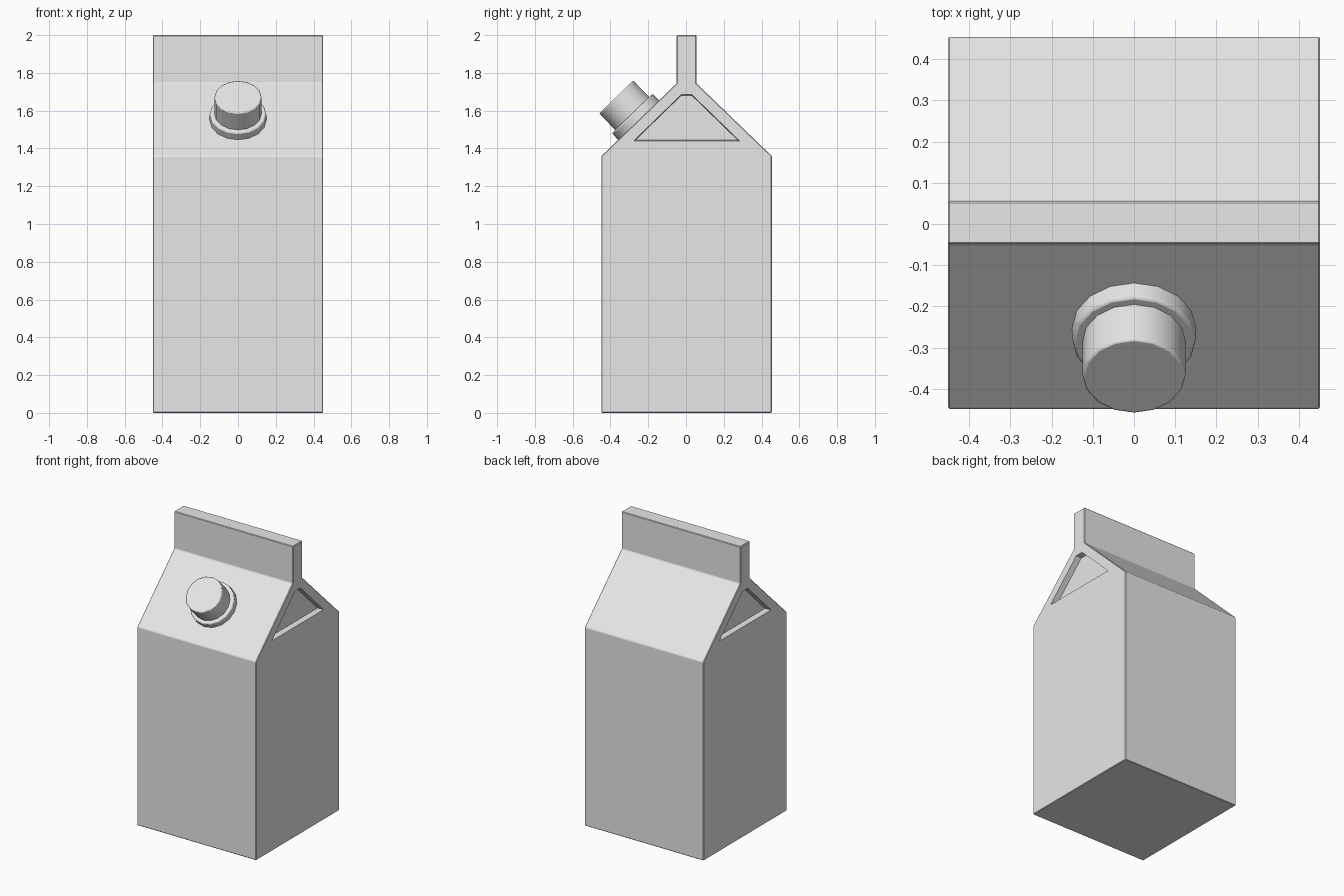
import bpy, bmesh, math
from mathutils import Vector, Matrix

cube = bpy.data.objects.get("Cube")
if cube:
    bpy.data.objects.remove(cube, do_unlink=True)

grey = bpy.data.materials.new("light grey")
grey.use_nodes = True
colour = (0.8, 0.8, 0.8, 1)
grey.diffuse_color = colour
grey.node_tree.nodes["Principled BSDF"].inputs["Base Color"].default_value = colour

HALF = 0.451      # half width of the carton
SHIFT = 0.003     # carton sits slightly back so the cap balances it


def finish(name, bm):
    bmesh.ops.recalc_face_normals(bm, faces=bm.faces)
    mesh = bpy.data.meshes.new(name)
    bm.to_mesh(mesh)
    bm.free()
    obj = bpy.data.objects.new(name, mesh)
    bpy.context.collection.objects.link(obj)
    mesh.materials.append(grey)
    return obj


def prism(name, half_profile, x0, x1, taper=1.0):
    """Mirror a (y, z) half profile and span it from x0 to x1."""
    outline = half_profile + [(-y, z) for y, z in reversed(half_profile)]
    mid = sum(z for y, z in outline) / len(outline)
    bm = bmesh.new()
    a = [bm.verts.new((x0, y + SHIFT, z)) for y, z in outline]
    b = [bm.verts.new((x1, y * taper + SHIFT, mid + (z - mid) * taper))
         for y, z in outline]
    bm.faces.new(a)
    bm.faces.new(b)
    for i in range(len(a)):
        j = (i + 1) % len(a)
        bm.faces.new((a[i], a[j], b[j], b[i]))
    return finish(name, bm)


def add_bevel(obj, width, segments=1):
    mod = obj.modifiers.new("soft edges", "BEVEL")
    mod.width = width
    mod.segments = segments
    mod.limit_method = "ANGLE"
    mod.angle_limit = math.radians(30)


def smooth(obj):
    bpy.ops.object.select_all(action="DESELECT")
    obj.select_set(True)
    bpy.context.view_layer.objects.active = obj
    bpy.ops.object.shade_smooth_by_angle(angle=math.radians(30))


# Carton with gable roof and upright top seam
carton = prism("carton", [(HALF, 0), (HALF, 1.36), (0.052, 1.745), (0.052, 2.0)],
               -HALF, HALF)
add_bevel(carton, 0.004)

# Recessed gable panels on both sides
for side, label in ((1, "left"), (-1, "right")):
    cutter = prism(label + "_gable_cutter", [(0.28, 1.44), (0.028, 1.685)],
                   side * (HALF + 0.001), side * (HALF - 0.04), 0.97)
    cutter.hide_render = True
    cutter.hide_set(True)
    cut = carton.modifiers.new(label + " recess", "BOOLEAN")
    cut.operation = "DIFFERENCE"
    cut.solver = "EXACT"
    cut.object = cutter

# Spout collar and screw cap, standing square to the front slope
normal = Vector((0, -0.695, 0.719)).normalized()
base = Vector((0, -0.253, 1.552))
turn = normal.to_track_quat("Z", "Y").to_matrix().to_4x4()


def disc(name, radius, bottom, top, bevel):
    bm = bmesh.new()
    bmesh.ops.create_cone(bm, cap_ends=True, segments=16, radius1=radius,
                          radius2=radius, depth=top - bottom)
    centre = base + normal * (top + bottom) / 2
    bmesh.ops.transform(bm, matrix=Matrix.Translation(centre) @ turn, verts=bm.verts)
    obj = finish(name, bm)
    add_bevel(obj, bevel, 2)
    smooth(obj)


disc("spout_collar", 0.15, -0.02, 0.046, 0.008)
disc("screw_cap", 0.125, 0.02, 0.168, 0.006)
